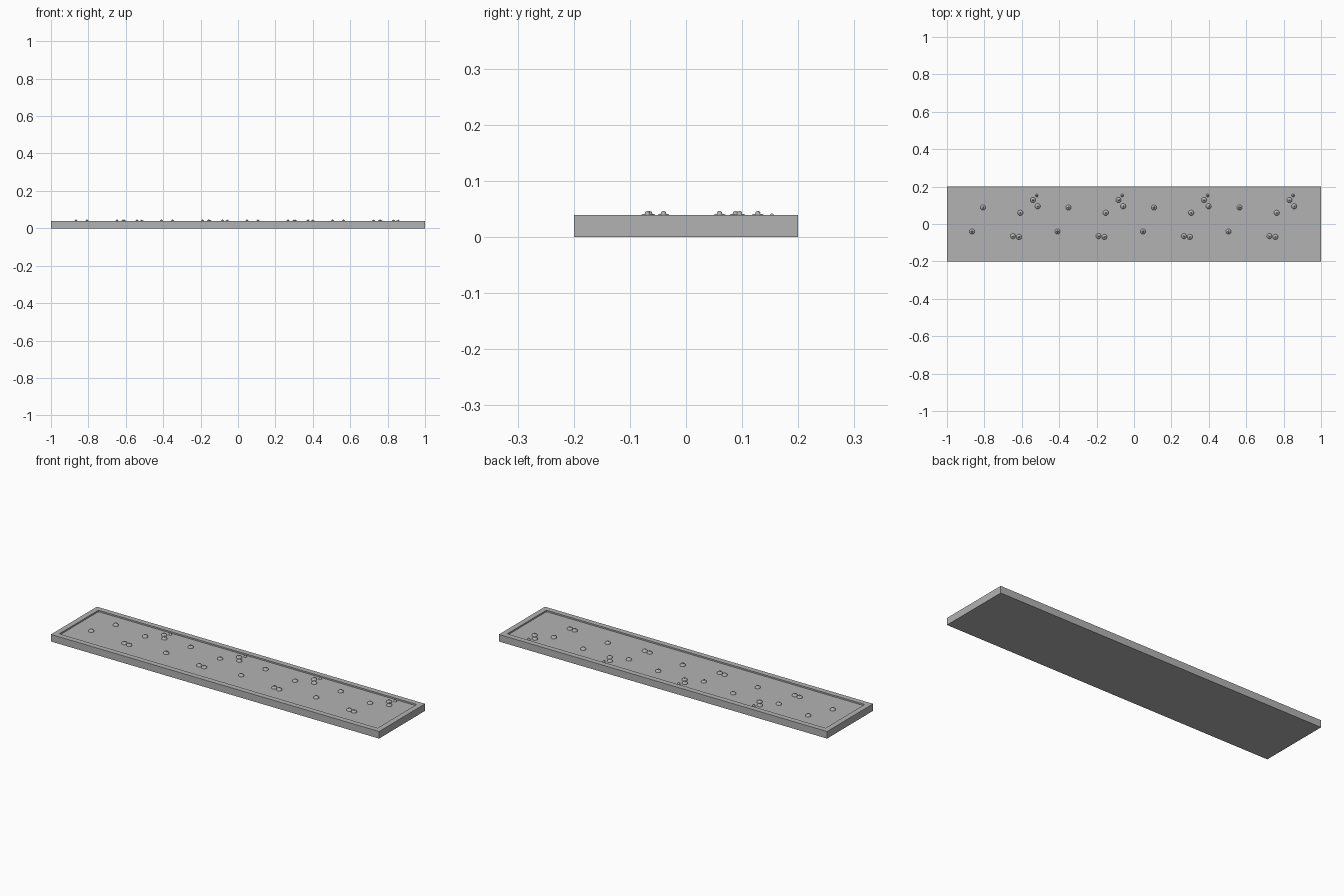
import bpy, bmesh, math

if "Cube" in bpy.data.objects:
    bpy.data.objects.remove(bpy.data.objects["Cube"])

grey = bpy.data.materials.new("plain grey")
grey.diffuse_color = (0.45, 0.45, 0.45, 1)
grey.use_nodes = True
grey.node_tree.nodes["Principled BSDF"].inputs["Base Color"].default_value = grey.diffuse_color

L, W, H = 2.0, 0.4, 0.039      # slab size
RIM, FLOOR = 0.03, 0.031       # rim width, height of the sunken floor


def finish(name, bm):
    mesh = bpy.data.meshes.new(name)
    bm.normal_update()
    bm.to_mesh(mesh)
    bm.free()
    mesh.materials.append(grey)
    ob = bpy.data.objects.new(name, mesh)
    bpy.context.collection.objects.link(ob)
    return ob


# Slab with a shallow sunken top
bm = bmesh.new()
bmesh.ops.create_cube(bm, size=1)
for v in bm.verts:
    v.co = (v.co.x * L, v.co.y * W, (v.co.z + 0.5) * H)
bm.normal_update()
top = max(bm.faces, key=lambda f: f.calc_center_median().z)
bmesh.ops.inset_region(bm, faces=[top], thickness=RIM, use_even_offset=True)
ext = bmesh.ops.extrude_face_region(bm, geom=[top])
for v in [g for g in ext["geom"] if isinstance(g, bmesh.types.BMVert)]:
    v.co.z = FLOOR
if top.is_valid:
    bmesh.ops.delete(bm, geom=[top], context='FACES')
bmesh.ops.recalc_face_normals(bm, faces=bm.faces[:])
finish("tray_slab", bm)


# Turned stud: low dome with a small knob on top
def stud(name, x, y, profile, sides=16):
    bm = bmesh.new()
    rings = []
    for r, z in profile:
        rings.append([bm.verts.new((x + r * math.cos(2 * math.pi * i / sides),
                                    y + r * math.sin(2 * math.pi * i / sides), z))
                      for i in range(sides)])
    for a, b in zip(rings, rings[1:]):
        for i in range(sides):
            j = (i + 1) % sides
            bm.faces.new((a[i], a[j], b[j], b[i]))
    bm.faces.new(rings[-1])
    for f in bm.faces:
        f.smooth = len(f.verts) == 4
    finish(name, bm)


big = [(0.0145, FLOOR), (0.0135, 0.036), (0.0115, 0.0385), (0.0085, 0.0405),
       (0.004, 0.0415), (0.0045, 0.043), (0.0035, 0.045), (0.0015, 0.0458)]
small = [(0.008, FLOOR), (0.006, 0.036), (0.004, 0.039), (0.001, 0.0415)]

# One cluster of studs, repeated four times along the slab
cluster = [(-0.866, -0.040), (-0.807, 0.088), (-0.647, -0.065), (-0.615, -0.069),
           (-0.608, 0.060), (-0.540, 0.128), (-0.515, 0.095)]
for k in range(4):
    dx = k * 0.457
    for n, (x, y) in enumerate(cluster):
        stud(f"stud_{k}_{n}", x + dx, y, big)
    stud(f"small_stud_{k}", -0.52 + dx, 0.153, small)
